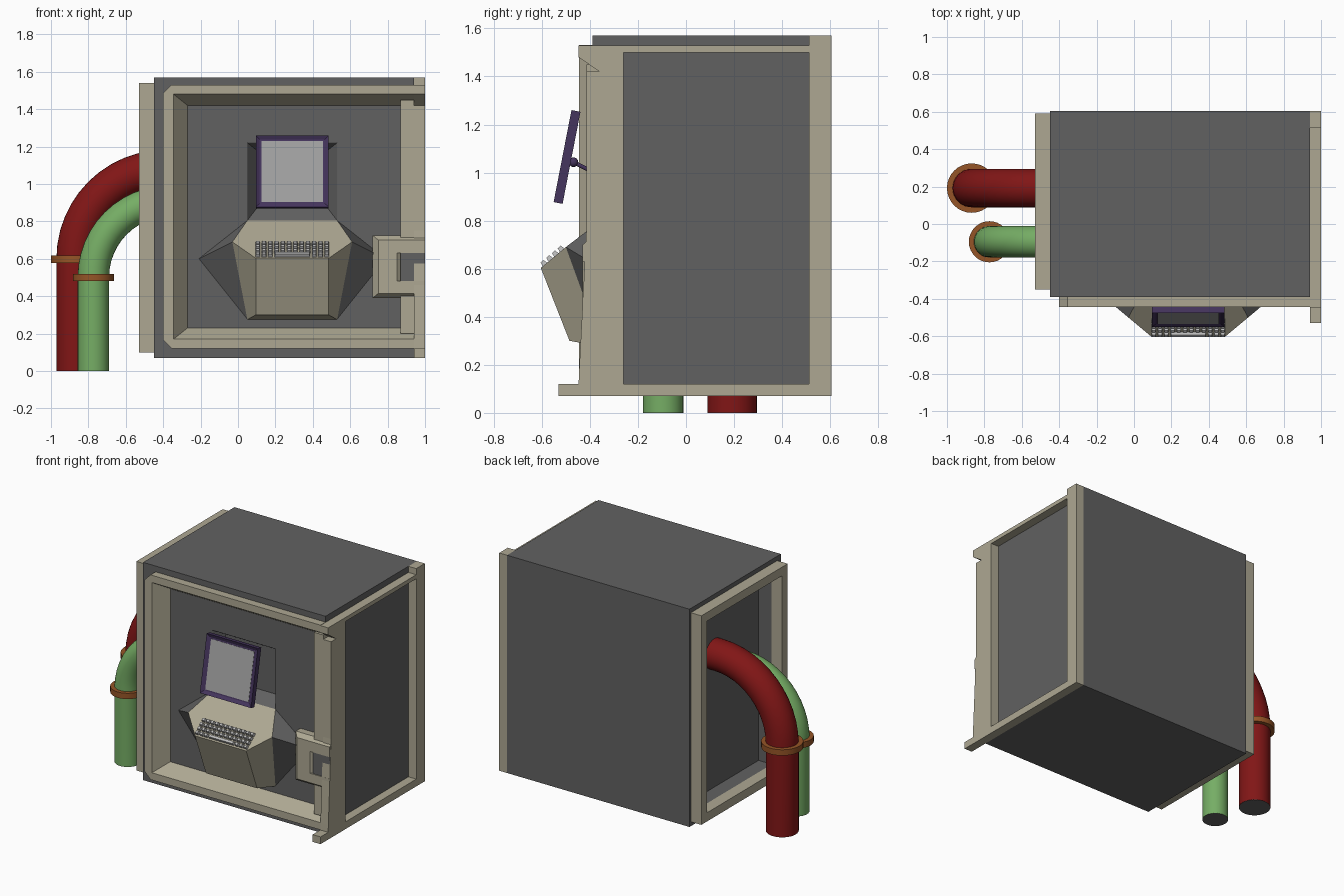
import bpy, bmesh, math
from mathutils import Vector, Matrix

if "Cube" in bpy.data.objects:
    bpy.data.objects.remove(bpy.data.objects["Cube"])


def material(name, r, g, b):
    m = bpy.data.materials.new(name)
    m.diffuse_color = (r, g, b, 1)
    m.use_nodes = True
    m.node_tree.nodes["Principled BSDF"].inputs["Base Color"].default_value = m.diffuse_color
    return m


DARK = material("dark_grey", .12, .12, .12)
BEIGE = material("beige", .42, .39, .29)
RED = material("red", .22, .008, .008)
GREEN = material("green", .18, .42, .13)
RUST = material("rust", .30, .09, .02)
PURPLE = material("purple", .06, .035, .11)
SCREEN = material("screen_grey", .36, .36, .36)
KEYS = material("key_grey", .5, .5, .5)


def finish(name, bm, mat, smooth=None):
    bmesh.ops.remove_doubles(bm, verts=bm.verts, dist=1e-5)
    bmesh.ops.recalc_face_normals(bm, faces=bm.faces)
    me = bpy.data.meshes.new(name)
    bm.to_mesh(me)
    bm.free()
    ob = bpy.data.objects.new(name, me)
    bpy.context.collection.objects.link(ob)
    me.materials.append(mat)
    if smooth:
        bpy.ops.object.select_all(action='DESELECT')
        ob.select_set(True)
        bpy.context.view_layer.objects.active = ob
        bpy.ops.object.shade_smooth_by_angle(angle=math.radians(smooth))
    return ob


def add_box(bm, x0, x1, y0, y1, z0, z1):
    mat = Matrix.Translation(((x0 + x1) / 2, (y0 + y1) / 2, (z0 + z1) / 2)) @ \
        Matrix.Diagonal((x1 - x0, y1 - y0, z1 - z0, 1))
    return bmesh.ops.create_cube(bm, size=1, matrix=mat)["verts"]


def boxes(name, mat, *dims):
    bm = bmesh.new()
    for d in dims:
        add_box(bm, *d)
    return finish(name, bm, mat)


def loft(name, sections, mat, smooth=None):
    """Skin a row of closed cross-sections and cap both ends."""
    bm = bmesh.new()
    rows = [[bm.verts.new(p) for p in s] for s in sections]
    n = len(rows[0])
    for a, b in zip(rows, rows[1:]):
        for i in range(n):
            j = (i + 1) % n
            # collapsed chamfers would give empty faces
            if (a[i].co - b[i].co).length > 1e-5 or (a[j].co - b[j].co).length > 1e-5:
                bm.faces.new((a[i], a[j], b[j], b[i]))
    bm.faces.new(rows[0])
    bm.faces.new(rows[-1])
    return finish(name, bm, mat, smooth)


def c_frame(name, x_end, levels, mat):
    """C-shaped frame open to the right; levels are (x, z0, z1, y, chamfer)."""
    paths = []
    for x, z0, z1, y, c in levels:
        paths.append([(x_end, y, z0), (x + c, y, z0), (x, y, z0 + c),
                      (x, y, z1 - c), (x + c, y, z1), (x_end, y, z1)])
    return loft(name, list(zip(*paths)), mat)


def rect(x0, x1, z0, z1, y):
    return [(x0, y, z0), (x1, y, z0), (x1, y, z1), (x0, y, z1)]


# Cabinet body with front, screen and left-hand recesses
body = boxes("cabinet_body", DARK, (-.45, .94, -.39, .605, .07, 1.57))
cutters = [
    boxes("front_cutter", DARK, (-.33, 1.5, -1, -.35, .18, 1.47)),
    boxes("left_cutter", DARK, (-1, -.35, -.29, .53, .16, 1.48)),
    loft("screen_recess_cutter", [rect(.045, .535, .80, 1.225, -.352),
                                  rect(.05, .53, .805, 1.22, -.349),
                                  rect(.10, .48, .87, 1.18, -.28)], DARK)]
for c in cutters:
    mod = body.modifiers.new(c.name, 'BOOLEAN')
    mod.operation = 'DIFFERENCE'
    mod.solver = 'EXACT'
    mod.object = c
    c.hide_render = True
    c.hide_viewport = True

# Front frame, sloping inward to the panel
c_frame("front_frame", .94, [(-.40, .12, 1.53, -.388, .045), (-.40, .12, 1.53, -.445, .045),
                             (-.345, .17, 1.48, -.445, 0), (-.27, .23, 1.42, -.349, 0)], BEIGE)

# Right side frame: front post with foot, back post, top and bottom bars
profile = [(-.26, .07), (-.53, .07), (-.53, .12), (-.447, .12), (-.445, .17), (-.415, .75),
           (-.415, 1.42), (-.36, 1.42), (-.447, 1.48), (-.447, 1.528), (-.26, 1.528)]
loft("right_front_post", [[(x, y, z) for y, z in profile] for x in (.94, 1)], BEIGE)
boxes("right_frame", BEIGE, (.94, 1, .512, .605, .07, 1.57),
      (.94, 1, -.26, .512, .07, .12), (.94, 1, -.26, .512, 1.50, 1.528))
boxes("right_inner_post", BEIGE, (.87, .94, -.414, -.345, .2, 1.45))

# Latch with a sunken opening
c_frame("latch", .999, [(.72, .39, .725, -.348, 0), (.72, .39, .725, -.40, 0),
                        (.75, .415, .70, -.43, 0), (.85, .48, .63, -.43, 0),
                        (.885, .48, .63, -.40, 0)], BEIGE)
boxes("latch_opening", DARK, (.87, .999, -.424, -.40, .47, .64))

# Left side frame around the pipe opening
boxes("left_frame", BEIGE, (-.53, -.45, .53, .59, .10, 1.54), (-.53, -.45, -.35, -.29, .10, 1.54),
      (-.53, -.45, -.29, .53, .10, .16), (-.53, -.45, -.29, .53, 1.48, 1.54))

# Console and the flared skirt joining it to the panel
CX = .29
half = {"top": (.24, -.349, .805), "wide": (.32, -.50, .69), "front": (.195, -.604, .603),
        "low": (.195, -.485, .30), "back": (.24, -.349, .275), "flare": (.50, -.349, .60)}


def half_faces(name, middle, side, mat, smooth=None):
    bm = bmesh.new()
    v = {}
    for k, (w, y, z) in half.items():
        for s in (-1, 1):
            v[k, s] = bm.verts.new((CX + s * w, y, z))
    for f in middle:
        bm.faces.new([v[k, -1] for k in f] + [v[k, 1] for k in reversed(f)])
    for f in side:
        for s in (-1, 1):
            bm.faces.new([v[k, s] for k in f])
    bmesh.ops.delete(bm, geom=[q for q in bm.verts if not q.link_faces], context='VERTS')
    return finish(name, bm, mat, smooth)


half_faces("console", [("top", "wide", "front"), ("front", "low"), ("low", "back"), ("top", "back")],
           [("wide", "front", "low", "back"), ("top", "wide", "back")], BEIGE)
half_faces("console_skirt", [("top", "back")],
           [("top", "wide", "flare"), ("wide", "back", "flare"), ("top", "back", "flare")], DARK, 60)

# Keyboard on the sloping top
bm = bmesh.new()
up = Vector((0, .104, .087)).normalized()
nor = Vector((0, -up.z, up.y))
tilt = Matrix((Vector((1, 0, 0)), up, nor)).transposed().to_4x4()


def add_key(x, row, w):
    pos = Vector((x, -.604, .603)) + up * (.022 + row * .031) + nor * .008
    verts = add_box(bm, -w / 2, w / 2, -.012, .012, -.01, .01)
    for q in verts:
        if q.co.z > 0:
            q.co.x -= math.copysign(.004, q.co.x)
            q.co.y *= .7
    bmesh.ops.transform(bm, matrix=Matrix.Translation(pos) @ tilt, verts=verts)


for row in range(4):
    for col in range(12):
        if row or not 3 <= col <= 8:
            add_key(CX + (col - 5.5) * .0335, row, .026)
add_key(CX, 0, .19)
finish("keyboard_keys", bm, KEYS)

# Tilted monitor with an inset bezel
place = Matrix.Translation((CX, -.495, 1.065)) @ Matrix.Rotation(math.radians(-11), 4, 'X')
bm = bmesh.new()
add_box(bm, -.195, .195, -.019, .019, -.195, .195)
face = min(bm.faces, key=lambda f: f.calc_center_median().y)
bmesh.ops.inset_individual(bm, faces=[face], thickness=.03)
bmesh.ops.translate(bm, verts=face.verts, vec=(0, .012, 0))
finish("monitor", bm, PURPLE).matrix_world = place
boxes("monitor_screen", SCREEN, (-.165, .165, -.009, 0, -.165, .165)).matrix_world = place


def ring(centre, radius, u, w, n):
    return [Vector(centre) + radius * (math.cos(t) * Vector(u) + math.sin(t) * Vector(w))
            for t in (2 * math.pi * i / n for i in range(n))]


# Monitor ball joint and arm
bm = bmesh.new()
bmesh.ops.create_uvsphere(bm, u_segments=16, v_segments=8, radius=.02,
                          matrix=Matrix.Translation((CX, -.468, 1.043)))
finish("monitor_ball_joint", bm, PURPLE, 40)
loft("monitor_arm", [ring((CX, y, z), .009, (1, 0, 0), (0, .45, .89), 10)
                     for y, z in ((-.47, 1.044), (-.275, .945))], PURPLE, 40)


# Bent pipes with collars and grey open ends
def pipe(name, x, y, r, z_bend, bend, collar_r, mat):
    sections = [ring((x, y, .001), r, (1, 0, 0), (0, 1, 0), 32)]
    for i in range(13):
        a = math.radians(90) * i / 12
        out = Vector((-math.cos(a), 0, math.sin(a)))
        centre = Vector((x + bend, y, z_bend)) + out * bend
        sections.append(ring(centre, r, -out, (0, 1, 0), 32))
    sections.append([p + Vector((-.34 - x - bend, 0, 0)) for p in sections[-1]])
    loft(name + "_pipe", sections, mat, 40)
    for part, z0, z1, rad, m in (("_pipe_collar", z_bend - .023, z_bend + .017, collar_r, RUST),
                                 ("_pipe_end", 0, .002, r * .995, DARK)):
        loft(name + part, [ring((x, y, z), rad, (1, 0, 0), (0, 1, 0), 32) for z in (z0, z1)], m, 40)


pipe("red", -.868, .192, .103, .60, .48, .132, RED)
pipe("green", -.773, -.095, .084, .503, .405, .11, GREEN)
